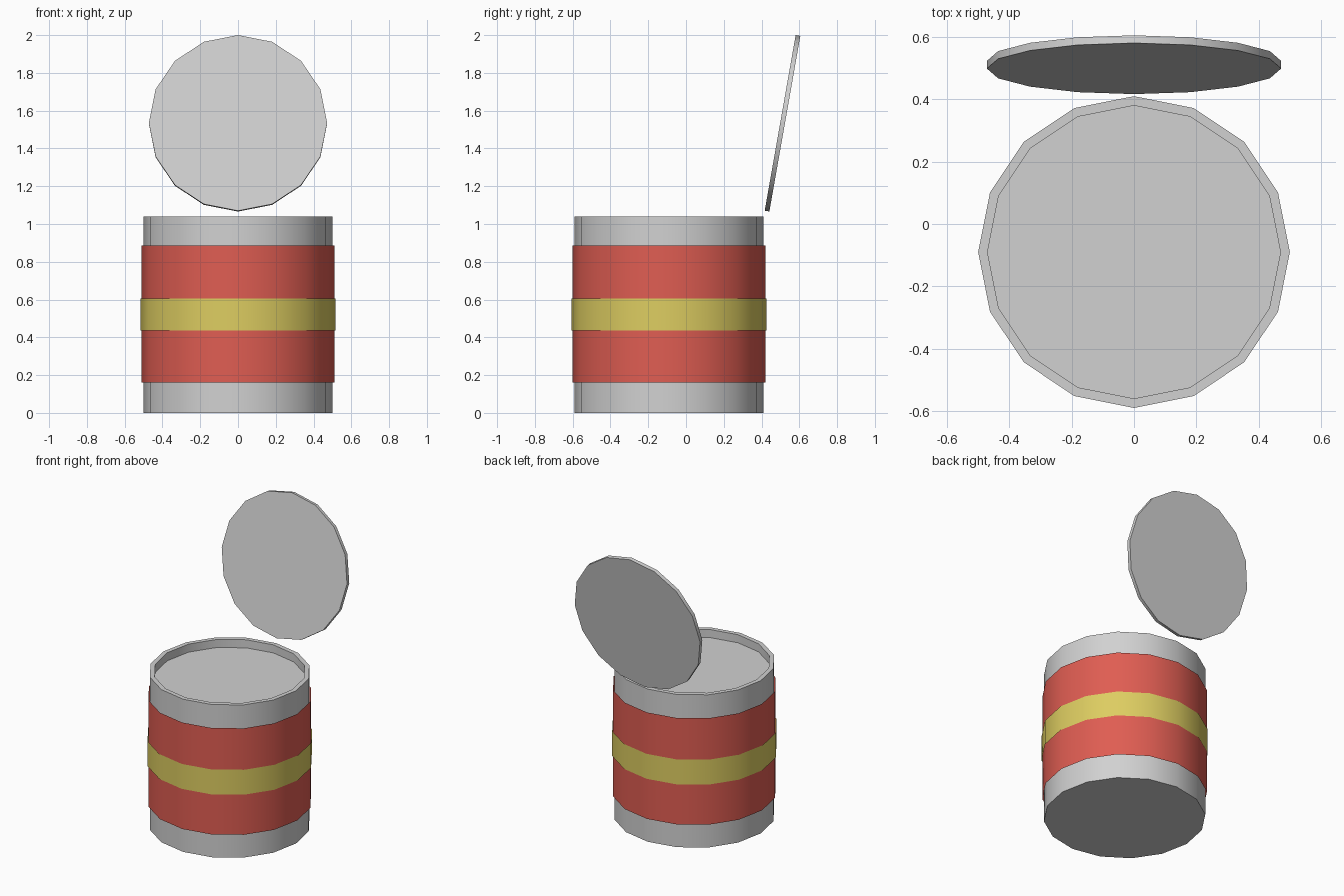
import bpy, bmesh
from math import sin, cos, pi, radians

if "Cube" in bpy.data.objects:
    bpy.data.objects.remove(bpy.data.objects["Cube"], do_unlink=True)

SIDES = 16
CAN_Y = -0.09


def material(name, rgb):
    mat = bpy.data.materials.new(name)
    mat.use_nodes = True
    mat.diffuse_color = (*rgb, 1)
    mat.node_tree.nodes["Principled BSDF"].inputs["Base Color"].default_value = (*rgb, 1)
    return mat


def revolve(name, profile, mat, location, tilt=0, capped=True):
    """Turn a (radius, height) profile, listed from the bottom outwards, about z."""
    bm = bmesh.new()
    rings = [[bm.verts.new((r * cos(2 * pi * i / SIDES), r * sin(2 * pi * i / SIDES), z))
              for i in range(SIDES)] for r, z in profile]
    for a, b in zip(rings, rings[1:]):
        for i in range(SIDES):
            j = (i + 1) % SIDES
            bm.faces.new((a[i], a[j], b[j], b[i]))
    if capped:
        bm.faces.new(rings[0][::-1])
        bm.faces.new(rings[-1])
    mesh = bpy.data.meshes.new(name)
    bm.to_mesh(mesh)
    bm.free()
    mesh.materials.append(mat)
    obj = bpy.data.objects.new(name, mesh)
    bpy.context.collection.objects.link(obj)
    obj.location = location
    obj.rotation_euler.x = tilt
    bpy.ops.object.select_all(action="DESELECT")
    obj.select_set(True)
    bpy.context.view_layer.objects.active = obj
    bpy.ops.object.shade_smooth_by_angle(angle=radians(30))
    return obj


tin = material("tin grey", (0.64, 0.64, 0.64))
red = material("label red", (0.74, 0.11, 0.085))
yellow = material("stripe yellow", (0.725, 0.61, 0.12))

# Can body with a raised rim around a sunken top
revolve("can_body", [(0.5, 0), (0.5, 1.04), (0.47, 1.04), (0.47, 0.985)],
        tin, (0, CAN_Y, 0))

# Paper label and stripe, thin open sleeves around the body
revolve("label", [(0.51, 0.16), (0.51, 0.885)], red, (0, CAN_Y, 0), capped=False)
revolve("label_stripe", [(0.515, 0.435), (0.515, 0.605)], yellow, (0, CAN_Y, 0), capped=False)

# Opened lid, leaning back behind the can
revolve("lid", [(0.472, -0.0125), (0.472, 0.0125)], tin, (0, 0.511, 1.533), tilt=radians(80))
